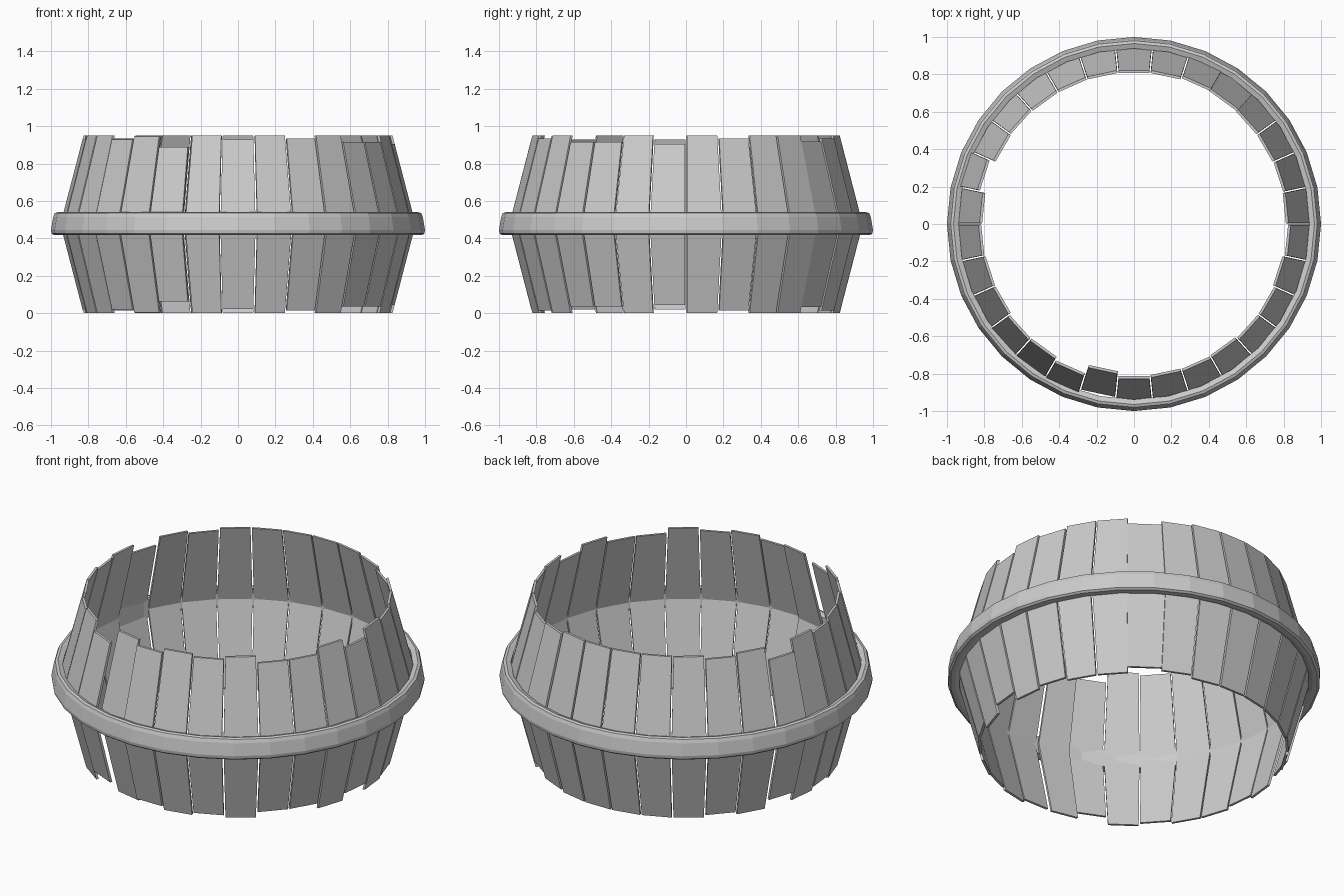
import bpy, bmesh, math

if "Cube" in bpy.data.objects:
    bpy.data.objects.remove(bpy.data.objects["Cube"])

MID_Z, HALF = 0.475, 0.475      # belt height and full half-height
R_MID, R_END, THICK = 0.945, 0.822, 0.014
SLOPE = (R_MID - R_END) / HALF

# Irregular staves: angle -> (half-height, radial shift, width factor)
ODD = {18: (.46, 0, 1), 54: (.442, -.005, 1.2), 66: (.46, .004, 1),
       138: (.46, 0, 1), 162: (.413, .015, 1), 186: (.455, 0, 1),
       222: (.455, .006, 1), 234: (.47, .008, 1), 246: (.413, .012, 1),
       258: (.475, -.02, 1), 270: (.453, 0, 1), 294: (.46, 0, 1),
       318: (.44, 0, 1), 330: (.44, 0, 1), 354: (.43, 0, 1)}


def make_object(name, bm):
    bmesh.ops.recalc_face_normals(bm, faces=bm.faces)
    me = bpy.data.meshes.new(name)
    bm.to_mesh(me)
    bm.free()
    ob = bpy.data.objects.new(name, me)
    bpy.context.collection.objects.link(ob)
    return ob


def stave(angle):
    half, shift, wide = ODD.get(angle, (HALF, 0, 1))
    a = math.radians(angle)
    bm = bmesh.new()
    rings = []
    # Bent plate: bottom end, belt line, top end
    for dz in (-half, 0, half):
        r = R_MID - SLOPE * abs(dz) + shift
        w = (r * math.tan(math.radians(6)) - 0.005) * wide
        ring = []
        for rr, t in ((r, -w), (r, w), (r - THICK, w), (r - THICK, -w)):
            ring.append(bm.verts.new((rr * math.cos(a) - t * math.sin(a),
                                      rr * math.sin(a) + t * math.cos(a),
                                      MID_Z + dz)))
        rings.append(ring)
    for lo, hi in zip(rings, rings[1:]):
        for i in range(4):
            j = (i + 1) % 4
            bm.faces.new((lo[i], lo[j], hi[j], hi[i]))
    bm.faces.new(rings[0])
    bm.faces.new(rings[-1])
    make_object("stave", bm)


# Thirty staves around the basket
for k in range(30):
    stave(6 + 12 * k)

# Hoop around the middle: closed profile swept round 32 sides
profile = [(.938, .425), (.938, .53), (.965, .54), (.98, .535), (.988, .515),
           (1.0, .445), (.997, .427), (.985, .418), (.96, .418)]
SIDES = 32
bm = bmesh.new()
loops = [[bm.verts.new((r * math.cos(2 * math.pi * s / SIDES),
                        r * math.sin(2 * math.pi * s / SIDES), z))
          for r, z in profile] for s in range(SIDES)]
for s in range(SIDES):
    p, q = loops[s], loops[(s + 1) % SIDES]
    for i in range(len(profile)):
        j = (i + 1) % len(profile)
        bm.faces.new((p[i], q[i], q[j], p[j]))
make_object("hoop", bm)
